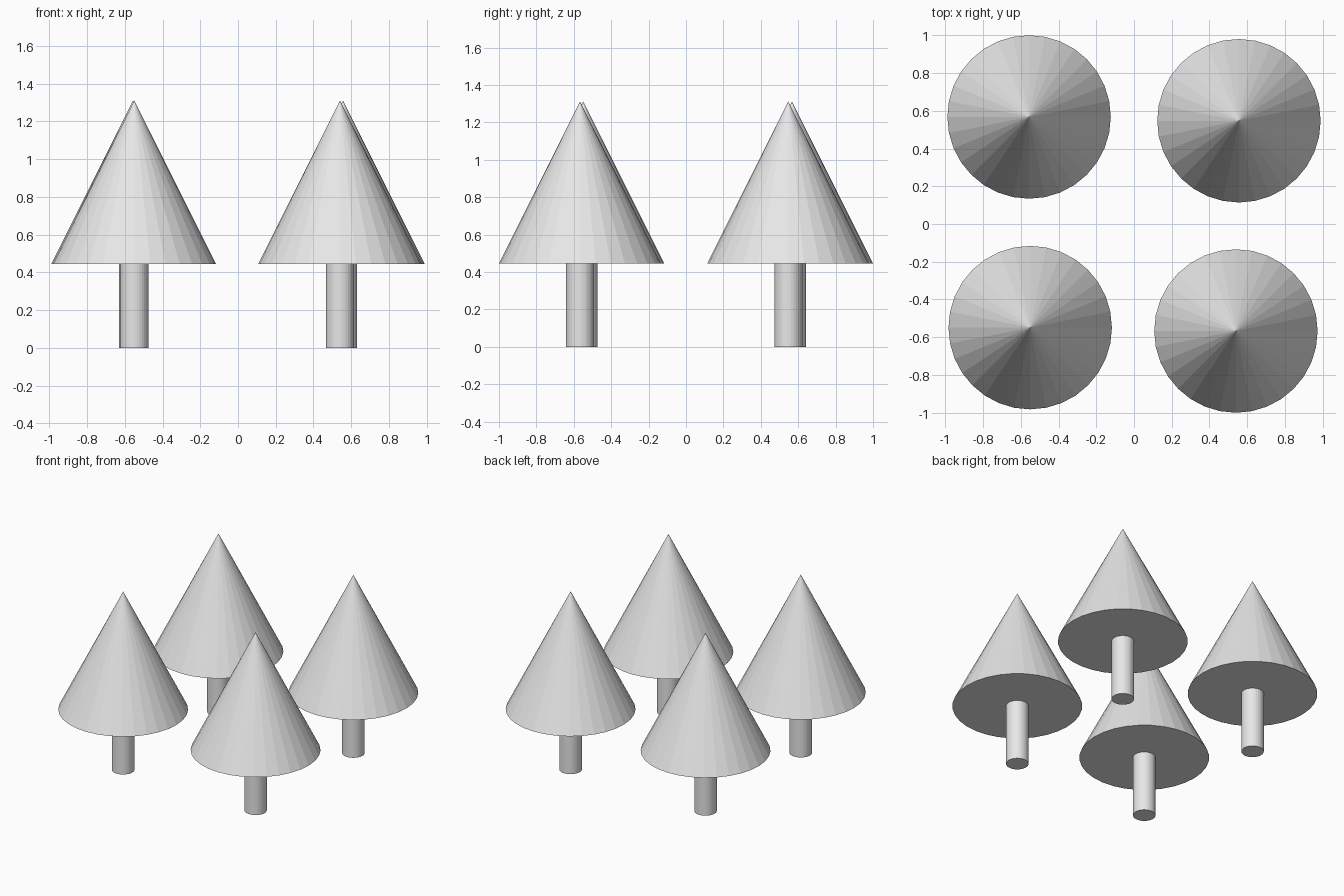
import bpy

cube = bpy.data.objects.get("Cube")
if cube:
    bpy.data.objects.remove(cube, do_unlink=True)

# Single flat grey for the whole grove
grey = bpy.data.materials.new("plain_grey")
grey.use_nodes = True
colour = (0.8, 0.8, 0.8, 1)
grey.diffuse_color = colour
grey.node_tree.nodes["Principled BSDF"].inputs["Base Color"].default_value = colour

TRUNK_RADIUS = 0.075
TRUNK_HEIGHT = 0.445
CROWN_RADIUS = 0.433
CROWN_HEIGHT = 2 * CROWN_RADIUS


def finish(name):
    obj = bpy.context.object
    obj.name = name
    obj.data.materials.append(grey)


def tree(name, x, y):
    # Trunk, standing on the ground and reaching the crown's base
    bpy.ops.mesh.primitive_cylinder_add(
        vertices=32, radius=TRUNK_RADIUS, depth=TRUNK_HEIGHT,
        location=(x, y, TRUNK_HEIGHT / 2))
    finish(name + "_trunk")
    # Conical crown with a closed flat base
    bpy.ops.mesh.primitive_cone_add(
        vertices=32, radius1=CROWN_RADIUS, radius2=0, depth=CROWN_HEIGHT,
        location=(x, y, TRUNK_HEIGHT + CROWN_HEIGHT / 2))
    finish(name + "_crown")


# Four trees in a slightly uneven square
tree("back_right_tree", -0.556, 0.567)
tree("back_left_tree", 0.556, 0.547)
tree("front_right_tree", -0.55, -0.549)
tree("front_left_tree", 0.54, -0.567)
